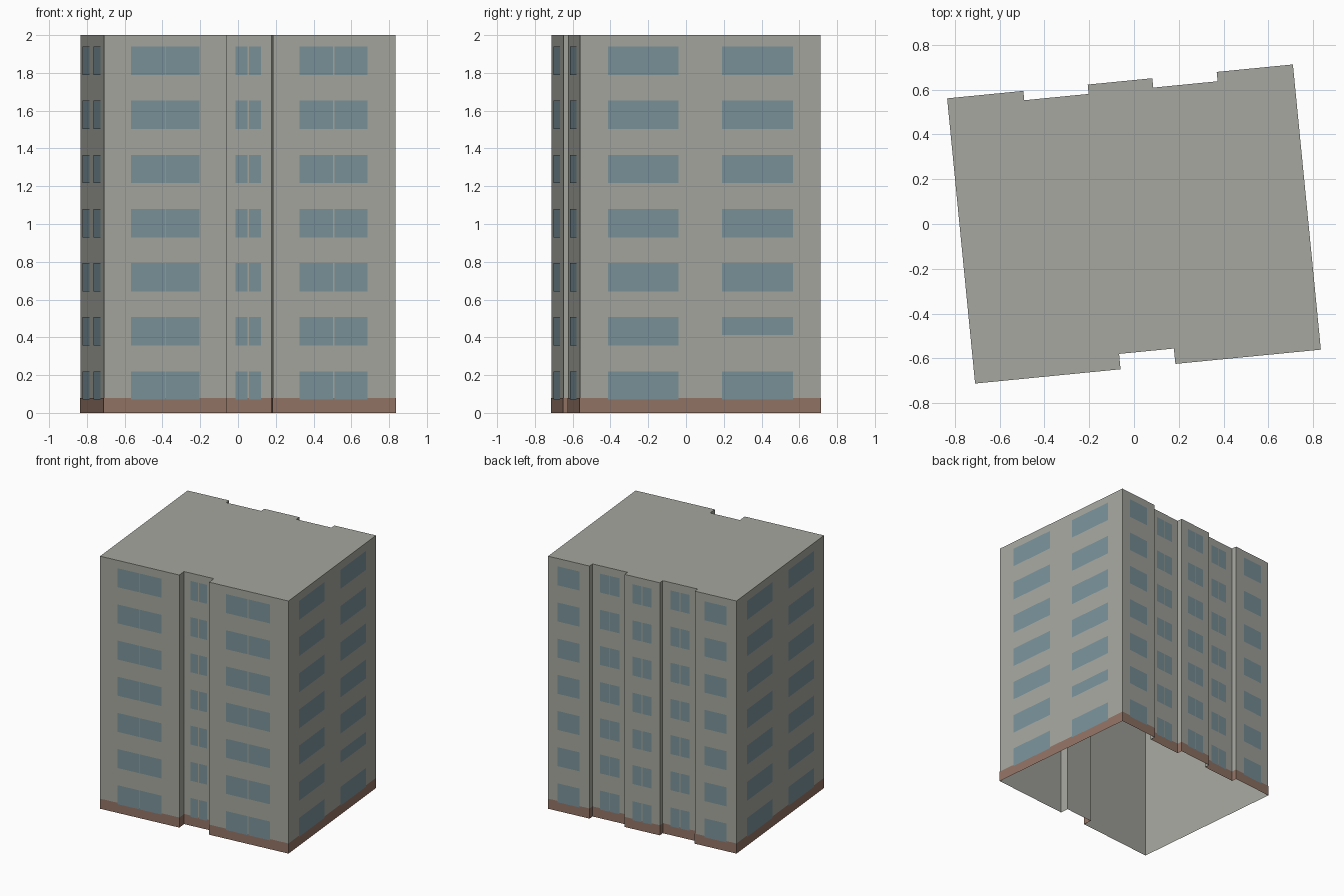
import bpy, bmesh, math
from mathutils import Matrix, Vector

cube = bpy.data.objects.get("Cube")
if cube:
    bpy.data.objects.remove(cube)

TURN = Matrix.Rotation(math.radians(5.6), 4, 'Z')
HEIGHT, HALF_W, HALF_D = 2.0, 0.776, 0.64
FRONT_RECESS, BACK_RECESS = 0.571, 0.598
BAND_TOP, FLOORS, FLOOR_STEP, SILL, WIN_H = 0.08, 7, 0.2865, 0.07, 0.15


def material(name, rgb):
    m = bpy.data.materials.new(name)
    m.use_nodes = True
    m.diffuse_color = (*rgb, 1)
    m.node_tree.nodes["Principled BSDF"].inputs["Base Color"].default_value = (*rgb, 1)
    return m


concrete = material("warm grey concrete", (0.38, 0.385, 0.345))
brick = material("brown plinth", (0.29, 0.175, 0.13))
glass = material("blue grey glass", (0.195, 0.29, 0.325))


def finish(name, bm, mat):
    bm.transform(TURN)
    mesh = bpy.data.meshes.new(name)
    bm.to_mesh(mesh)
    bm.free()
    mesh.materials.append(mat)
    obj = bpy.data.objects.new(name, mesh)
    bpy.context.collection.objects.link(obj)


# Counter-clockwise floor plan with one front recess and two back recesses
half_back = [(HALF_W, HALF_D), (0.434, HALF_D), (0.434, BACK_RECESS),
             (0.145, BACK_RECESS), (0.145, HALF_D)]
half_front = [(0.123, -FRONT_RECESS), (0.123, -HALF_D), (HALF_W, -HALF_D)]
right_half = half_front + half_back
plan = [Vector(p) for p in right_half]
plan += [Vector((-x, y)) for x, y in reversed(right_half)]


def outset(points, d):
    # Push every right-angled corner outwards by the same distance
    result = []
    for i, p in enumerate(points):
        a = (p - points[i - 1]).normalized()
        b = (points[(i + 1) % len(points)] - p).normalized()
        result.append(p + Vector((a.y + b.y, -a.x - b.x)) * d)
    return result


def skirt(name, points, top, mat, roof):
    bm = bmesh.new()
    low = [bm.verts.new((p.x, p.y, 0)) for p in points]
    high = [bm.verts.new((p.x, p.y, top)) for p in points]
    for i in range(len(points)):
        j = (i + 1) % len(points)
        bm.faces.new((low[i], low[j], high[j], high[i]))
    if roof:
        bm.faces.new(high)
    finish(name, bm, mat)


# Open-bottomed shell and its plinth band
skirt("building_shell", plan, HEIGHT, concrete, True)
skirt("plinth_band", outset(plan, 0.0015), BAND_TOP, brick, False)


def windows(name, angle, distance, panes):
    # Panes are (start, end) spans along a wall, repeated on every floor
    bm = bmesh.new()
    for floor in range(FLOORS):
        z = SILL + floor * FLOOR_STEP
        for a, b in panes:
            short = name == "right_windows" and floor == 1 and a > 0
            bottom = z + 0.055 if short else z
            corners = [(a, bottom), (b, bottom), (b, z + WIN_H), (a, z + WIN_H)]
            bm.faces.new([bm.verts.new((u, -distance - 0.003, h)) for u, h in corners])
    bm.transform(Matrix.Rotation(math.radians(angle), 4, 'Z'))
    finish(name, bm, glass)


def pair(centre, width, gap=0.007):
    return [(centre - width / 2, centre - gap / 2), (centre + gap / 2, centre + width / 2)]


def single(centre, width):
    return [(centre - width / 2, centre + width / 2)]


# Windows on all four sides
windows("front_wing_windows", 0, HALF_D, pair(-0.45, 0.362, 0.005) + pair(0.446, 0.362))
windows("front_recess_windows", 0, FRONT_RECESS, pair(-0.002, 0.136))
windows("back_windows", 180, HALF_D,
        single(-0.607, 0.182) + pair(0, 0.158) + single(0.607, 0.182))
windows("back_recess_windows", 180, BACK_RECESS, pair(-0.29, 0.158) + pair(0.29, 0.158))
side = single(-0.304, 0.377) + single(0.304, 0.377)
windows("right_windows", 90, HALF_W, side)
windows("left_windows", -90, HALF_W, side)
